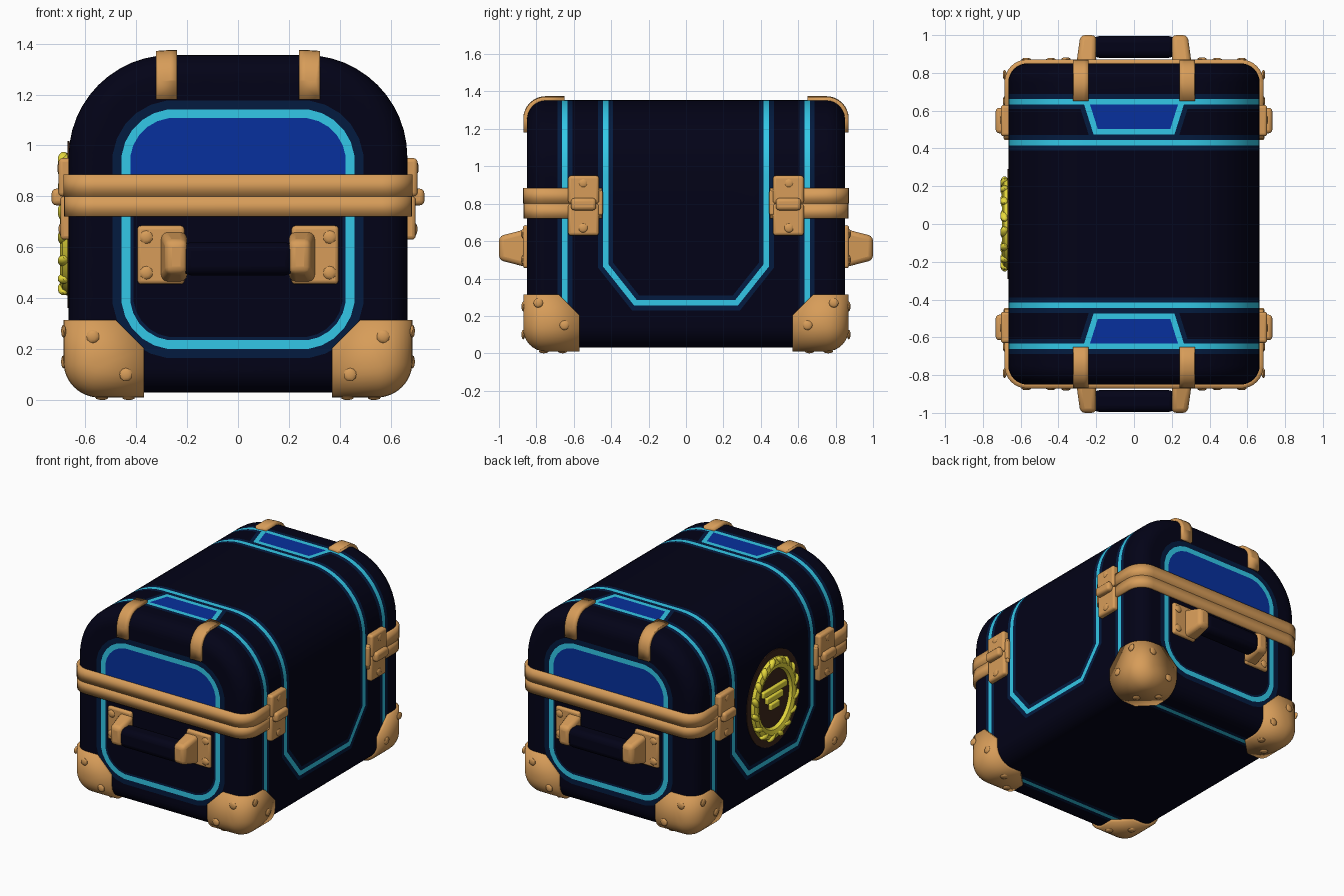
import bpy, bmesh, math
from mathutils import Vector, Matrix

cube = bpy.data.objects.get("Cube")
if cube:
    bpy.data.objects.remove(cube)


def material(name, rgb):
    m = bpy.data.materials.new(name)
    m.use_nodes = True
    m.diffuse_color = (*rgb, 1)
    m.node_tree.nodes["Principled BSDF"].inputs["Base Color"].default_value = (*rgb, 1)
    return m


NAVY = material("navy leather", (0.0008, 0.0008, 0.0085))
HALO = material("deep blue edge", (0.001, 0.011, 0.05))
CYAN = material("cyan trim", (0.035, 0.62, 0.86))
BLUE = material("blue panel", (0.002, 0.03, 0.34))
TAN = material("tan fittings", (0.68, 0.335, 0.1))
GOLD = material("yellow gold", (0.8, 0.7, 0.045))
BROWN = material("dark brown", (0.05, 0.02, 0.011))


def finish(bm, name, mats, mirror=(False, False), bevel=0, thick=0):
    if not thick:
        bmesh.ops.recalc_face_normals(bm, faces=bm.faces)
    mesh = bpy.data.meshes.new(name)
    bm.to_mesh(mesh)
    bm.free()
    ob = bpy.data.objects.new(name, mesh)
    bpy.context.collection.objects.link(ob)
    for m in mats:
        mesh.materials.append(m)
    mesh.shade_smooth()
    mesh.set_sharp_from_angle(angle=math.radians(35))
    if bevel:
        b = ob.modifiers.new("Bevel", "BEVEL")
        b.width, b.segments, b.limit_method = bevel, 3, "ANGLE"
    if any(mirror):
        mod = ob.modifiers.new("Mirror", "MIRROR")
        mod.use_axis = (*mirror, False)
        mod.use_mirror_merge = False
    if thick:
        s = ob.modifiers.new("Solidify", "SOLIDIFY")
        s.thickness, s.offset = thick, -1
    return ob


HALF_X, HALF_Y, LOW, HIGH = 0.665, 0.85, 0.03, 1.355
TOP_R, BASE_R, END_R = 0.4, 0.12, 0.1


def profile(inset):
    """Arched cross-section of the trunk, shrunk by inset."""
    pts = []
    for quarter, (sx, z, r) in enumerate([(1, HIGH - TOP_R, TOP_R), (-1, HIGH - TOP_R, TOP_R),
                                          (-1, LOW + BASE_R, BASE_R), (1, LOW + BASE_R, BASE_R)]):
        for i in range(13):
            a = math.pi / 2 * (quarter + i / 12)
            pts.append((sx * (HALF_X - r) + (r - inset) * math.cos(a), z + (r - inset) * math.sin(a)))
    return pts


def hull(grow=0.0):
    """Trunk skin with rounded ends, grown outward."""
    bm = bmesh.new()
    rings = []
    for s in (-1, 1):
        for i in range(9):
            t = math.pi / 2 * ((8 - i) if s < 0 else i) / 8
            y = s * (HALF_Y - END_R + (END_R + grow) * math.sin(t))
            inset = (END_R + grow) * (1 - math.cos(t)) - grow
            rings.append([bm.verts.new((x, y, z)) for x, z in profile(inset)])
    n = len(rings[0])
    for a, b in zip(rings, rings[1:]):
        for i in range(n):
            bm.faces.new((a[i], a[(i + 1) % n], b[(i + 1) % n], b[i]))
    bm.faces.new(rings[0])
    bm.faces.new(rings[-1])
    bmesh.ops.recalc_face_normals(bm, faces=bm.faces)
    return bm


def cut(bm, pick, point, normal, clear=False):
    faces = [f for f in bm.faces if pick(f)]
    geom = set(faces)
    for f in faces:
        geom.update(f.edges)
        geom.update(f.verts)
    bmesh.ops.bisect_plane(bm, geom=list(geom), plane_co=point, plane_no=normal,
                           clear_inner=clear, dist=1e-5)


def fitted(name, planes, grow, mirror):
    """Plate hugging the trunk, keeping only the inside of the planes."""
    bm = hull(grow)
    for point, normal in planes:
        cut(bm, lambda f: True, point, normal, True)
    return finish(bm, name, [TAN], mirror, thick=grow + 0.015)


# Trim outlines as signed distances
def side_trim(y, z):
    y = abs(y)
    return max(y - 0.43, 0.27 - z, 0.78 * (y - 0.27) - 0.62 * (z - 0.27))


ANGLES = [math.pi / 2 * i / 6 for i in range(7)]
END_R2, END_W, END_H, END_Z = 0.19, 0.44, 0.453, 0.671


def end_trim(x, z):
    return max((abs(x) - END_W + END_R2) * math.cos(a) + (abs(z - END_Z) - END_H + END_R2) * math.sin(a)
               - END_R2 for a in ANGLES)


def lid_trim(x, y):
    return max(0.488 - abs(y), 0.95 * (abs(x) - 0.203) - 0.3 * (abs(y) - 0.488))


# Trunk body: cut the skin along the trim, then colour by distance
bm = hull()
flank = lambda f: abs(f.normal.x) > 0.95 and abs(f.normal.y) < 0.1
end = lambda f: abs(f.normal.y) > 0.99
lid = lambda f: f.normal.z > 0.9 and 0.44 < abs(f.calc_center_median().y) < 0.67
STEPS = (-0.04, -0.015, 0.015, 0.04)
END_STEPS = (-0.03, -0.017, 0.017, 0.052)
for s in (-1, 1):
    for d in STEPS:
        for y in (0.43, 0.648):
            cut(bm, lambda f: not end(f), (0, s * (y + d), 0), (0, 1, 0))
        cut(bm, flank, (0, s * (0.27 + 0.78 * d), 0.27 - 0.62 * d), (0, s * 0.78, -0.62))
for d in STEPS:
    cut(bm, flank, (0, 0, 0.27 - d), (0, 0, 1))
for sx in (-1, 1):
    for sz in (-1, 1):
        for d in END_STEPS:
            for a in ANGLES:
                n = Vector((sx * math.cos(a), 0, sz * math.sin(a)))
                hub = Vector((sx * (END_W - END_R2), 0, END_Z + sz * (END_H - END_R2)))
                cut(bm, end, hub + n * (END_R2 + d), n)
    for sy in (-1, 1):
        for d in STEPS[1:]:
            cut(bm, lid, (0, sy * (0.488 - d), 0), (0, 1, 0))
            cut(bm, lid, (sx * (0.203 + 0.95 * d), sy * (0.488 - 0.3 * d), 0), (sx * 0.95, -sy * 0.3, 0))
cut(bm, end, (0, 0, 0.8), (0, 0, 1))
for f in bm.faces:
    x, y, z = f.calc_center_median()
    if end(f):
        d = end_trim(x, z)
        f.material_index = (2 if abs(d) < 0.017 else 3 if d < 0 and z > 0.8
                            else 1 if -0.03 < d < 0.052 else 0)
        continue
    d = min(abs(side_trim(y, z)), abs(abs(y) - 0.648))
    f.material_index = 2 if d < 0.015 else 1 if d < 0.04 else 0
    if lid(f) and 0.446 < abs(y) < 0.633:
        t = lid_trim(x, y)
        if t < 0.04:
            f.material_index = 3 if t < -0.015 else 2 if t < 0.015 else 1
finish(bm, "trunk_body", [NAVY, HALO, CYAN, BLUE])

# Corner guards, end straps and lid straps
fitted("corner_guards", [((0.37, 0, 0), (1, 0, 0)), ((0, 0.57, 0), (0, 1, 0)), ((0, 0, 0.315), (0, 0, -1)),
                         ((0.48, 0, 0.315), (1, 0, -1)), ((0, 0.68, 0.315), (0, 1, -1)),
                         ((0.37, 0.67, 0), (1, 1, 0))], 0.02, (True, True))
for name, low, high, grow in (("end_strap_lower", 0.72, 0.8, 0.018), ("end_strap_upper", 0.8, 0.885, 0.021)):
    fitted(name, [((0, 0.45, 0), (0, 1, 0)), ((0, 0, low), (0, 0, 1)), ((0, 0, high), (0, 0, -1))],
           grow, (False, True))
fitted("lid_straps", [((0.24, 0, 0), (1, 0, 0)), ((0.322, 0, 0), (-1, 0, 0)), ((0, 0.65, 0), (0, 1, 0)),
                      ((0, 0, 1.18), (0, 0, 1))], 0.02, (True, True))


def box(name, low, high, mat, bevel, mirror=(True, True), taper=(1, 1)):
    """Bevelled block; taper shrinks the outer y face in (x, z)."""
    bm = bmesh.new()
    bmesh.ops.create_cube(bm, size=1)
    mid_z = (low[2] + high[2]) / 2
    for v in bm.verts:
        outer = v.co.y > 0
        v.co = [(a + b) / 2 + c * (b - a) for a, b, c in zip(low, high, v.co)]
        if outer:
            v.co.x = low[0] + (v.co.x - low[0]) * taper[0]
            v.co.z = mid_z + (v.co.z - mid_z) * taper[1]
    return finish(bm, name, [mat], mirror, bevel)


# Handles at both ends
box("handle_plates", (0.21, 0.84, 0.455), (0.395, 0.872, 0.685), TAN, 0.015)
box("handle_mounts", (0.2, 0.85, 0.46), (0.305, 1.0, 0.665), TAN, 0.025, taper=(0.8, 0.62))
box("handle_grips", (-0.22, 0.88, 0.49), (0.22, 0.995, 0.62), NAVY, 0.035, (False, True))

# Side clasps
box("clasp_upper", (0.65, 0.465, 0.8), (0.705, 0.63, 0.95), TAN, 0.015)
box("clasp_lower", (0.65, 0.465, 0.63), (0.698, 0.63, 0.8), TAN, 0.015)
box("clasp_barrel", (0.68, 0.48, 0.765), (0.732, 0.615, 0.83), TAN, 0.018)
box("clasp_latch", (0.65, 0.445, 0.74), (0.69, 0.475, 0.87), TAN, 0.008)

# Rivets, grouped by the axis they face
bm = bmesh.new()
RIVETS = {0: [(0.685, 0.65, 0.15), (0.685, 0.79, 0.27), (0.7, 0.55, 0.91), (0.695, 0.55, 0.67)],
          1: [(0.44, 0.87, 0.1), (0.57, 0.87, 0.25), (0.36, 0.872, 0.5), (0.36, 0.872, 0.64)],
          2: [(0.43, 0.76, 0.01), (0.535, 0.66, 0.01)]}
for axis, spots in RIVETS.items():
    size = Vector((0.026, 0.026, 0.026))
    size[axis] = 0.01
    for p in spots:
        bmesh.ops.create_icosphere(bm, subdivisions=2, radius=1,
                                   matrix=Matrix.Translation(p) @ Matrix.Diagonal((*size, 1)))
finish(bm, "rivets", [TAN], (True, True))

# Round badge on the right side: backing, wreath and plain bars
CENTRE = Vector((-HALF_X, 0, 0.69))
bm = bmesh.new()
bmesh.ops.create_cone(bm, cap_ends=True, segments=40, radius1=0.29, radius2=0.29, depth=0.008,
                      matrix=Matrix.Translation(CENTRE) @ Matrix.Diagonal((1, 1, 1.13, 1))
                      @ Matrix.Rotation(math.pi / 2, 4, "Y"))
finish(bm, "badge_backing", [BROWN])

bm = bmesh.new()
rings = []
for i in range(40):
    a = math.tau * i / 40
    out = Vector((0, math.cos(a), 1.15 * math.sin(a)))
    rings.append([bm.verts.new(CENTRE + out * (0.208 + 0.038 * math.cos(b)) + Vector((-0.034 * math.sin(b), 0, 0)))
                  for b in (math.tau * k / 8 for k in range(8))])
for i in range(40):
    a, b = rings[i], rings[(i + 1) % 40]
    for k in range(8):
        bm.faces.new((a[k], a[(k + 1) % 8], b[(k + 1) % 8], b[k]))
for i in range(16):
    a = math.tau * (i + 0.5) / 16
    lean = 0.9 if math.cos(a) > 0 else -0.9
    spot = CENTRE + Vector((-0.02, 0.222 * math.cos(a), 0.257 * math.sin(a)))
    bmesh.ops.create_icosphere(bm, subdivisions=2, radius=1, matrix=Matrix.Translation(spot)
                               @ Matrix.Rotation(a + lean, 4, "X") @ Matrix.Diagonal((0.024, 0.042, 0.02, 1)))
finish(bm, "badge_wreath", [GOLD])
for i, half in enumerate((0.13, 0.09, 0.05)):
    z = 0.755 - 0.055 * i
    box("badge_bar_%d" % (i + 1), (-0.69, -half, z - 0.022), (-0.66, half, z + 0.022), GOLD, 0.008, (False, False))
